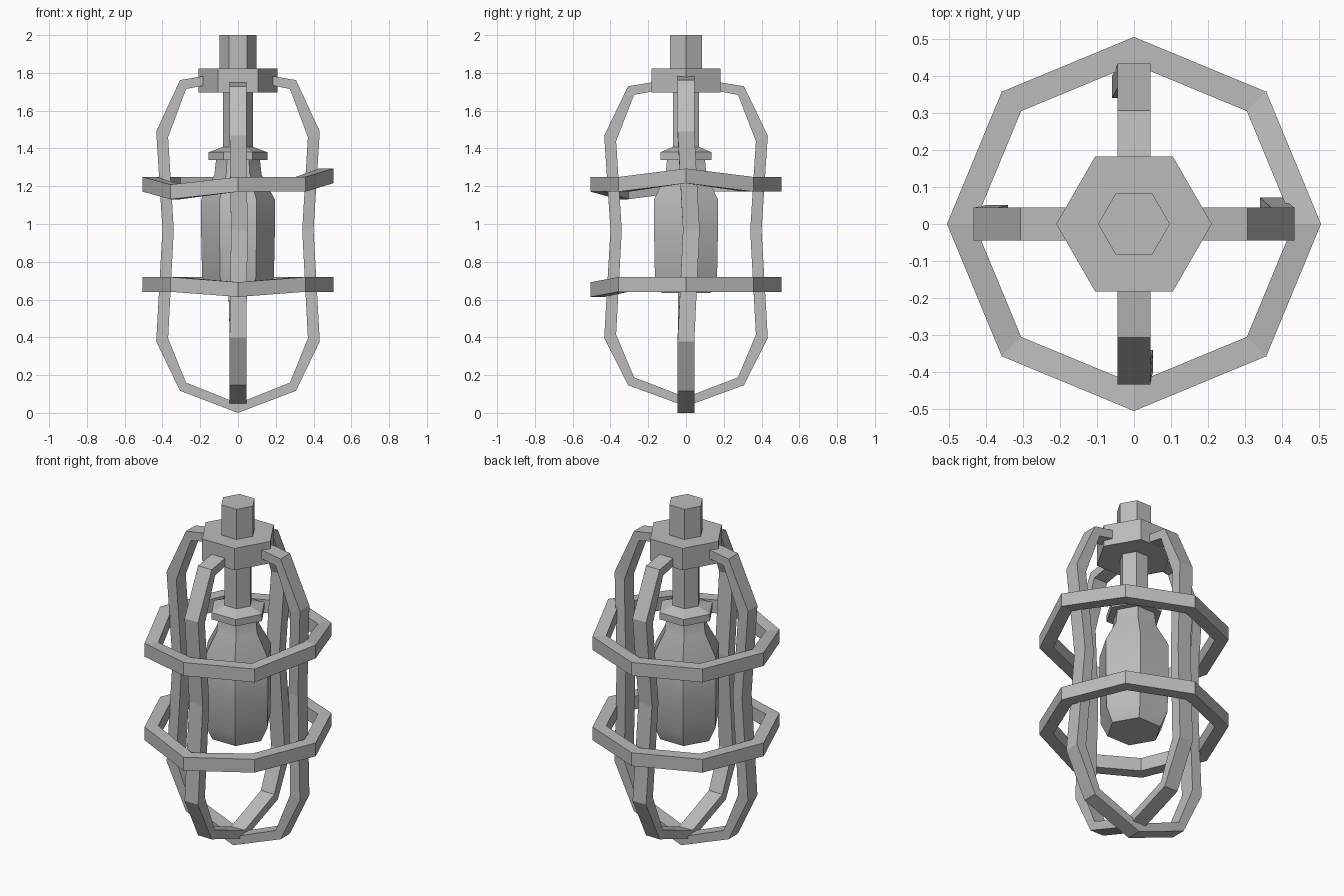
import bpy, math

cube = bpy.data.objects.get("Cube")
if cube:
    bpy.data.objects.remove(cube, do_unlink=True)

# One plain grey metal for everything
GREY = (0.5, 0.5, 0.5, 1)
metal = bpy.data.materials.new("grey metal")
metal.use_nodes = True
metal.diffuse_color = GREY
metal.node_tree.nodes["Principled BSDF"].inputs["Base Color"].default_value = GREY


def make(name, verts, faces, smooth=False):
    mesh = bpy.data.meshes.new(name)
    mesh.from_pydata(verts, [], faces)
    mesh.materials.append(metal)
    obj = bpy.data.objects.new(name, mesh)
    bpy.context.collection.objects.link(obj)
    bpy.ops.object.select_all(action='DESELECT')
    obj.select_set(True)
    bpy.context.view_layer.objects.active = obj
    bpy.ops.object.mode_set(mode='EDIT')
    bpy.ops.mesh.select_all(action='SELECT')
    bpy.ops.mesh.normals_make_consistent(inside=False)
    bpy.ops.object.mode_set(mode='OBJECT')
    if smooth:
        bpy.ops.object.shade_smooth_by_angle(angle=math.radians(40))
    return obj


def bridge(loops, sides, closed=False):
    """Quads joining consecutive loops of vertices."""
    last = loops if closed else loops - 1
    return [(i * sides + j, i * sides + (j + 1) % sides,
             (i + 1) % loops * sides + (j + 1) % sides, (i + 1) % loops * sides + j)
            for i in range(last) for j in range(sides)]


def hex_turned(name, profile, smooth=False):
    """Six-sided solid from (radius, height) pairs."""
    verts = [(r * math.cos(k * math.pi / 3), r * math.sin(k * math.pi / 3), z)
             for r, z in profile for k in range(6)]
    n = len(profile)
    faces = bridge(n, 6) + [tuple(range(6)), tuple(range(6 * n - 6, 6 * n))]
    return make(name, verts, faces, smooth)


# Central column
hex_turned("top_stem", [(.097, 1.80), (.097, 2.0)])
hex_turned("cap", [(.21, 1.695), (.21, 1.823)])
hex_turned("lower_stem", [(.08, 1.38), (.08, 1.71)])
hex_turned("collar", [(.155, 1.34), (.155, 1.38), (.08, 1.408)])
hex_turned("bulb", [(.15, .635), (.19, .72), (.195, .95), (.195, 1.13),
                    (.125, 1.26), (.115, 1.35)], smooth=True)

# Cage ribs: matching outer and inner outlines as (radius, height)
OUTER = [(.17, 1.785), (.307, 1.762), (.433, 1.49), (.40, .97),
         (.433, .378), (.307, .117), (0, 0)]
INNER = [(.17, 1.735), (.275, 1.715), (.37, 1.46), (.34, .97),
         (.37, .395), (.275, .16), (0, .05)]
HALF_WIDTH = .044


def rib(name, angle, squash, sway):
    """Bent bar in a vertical plane, its middle pushed sideways by sway."""
    c, s = math.cos(angle), math.sin(angle)
    verts = []
    for i, (o, n) in enumerate(zip(OUTER, INNER)):
        shift = sway if i == 3 else 0
        for (r, z), side in ((o, -1), (o, 1), (n, 1), (n, -1)):
            t = side * HALF_WIDTH + shift
            verts.append((r * c - t * s, r * s + t * c, .9 + (z - .9) * squash))
    make(name, verts, bridge(len(OUTER), 4) + [(0, 1, 2, 3)])


rib("left_rib", 0, 1, .028)
rib("back_rib", math.pi / 2, .962, .015)
rib("right_rib", math.pi, 1, -.007)
rib("front_rib", -math.pi / 2, .962, .007)


def ring(name, height, bends):
    """Octagonal hoop; bends raises or lowers chosen corners."""
    verts = []
    for k in range(8):
        a = k * math.pi / 4
        z = height + bends.get(k, 0)
        for r, h in ((.505, -.039), (.505, .039), (.431, .039), (.431, -.039)):
            verts.append((r * math.cos(a), r * math.sin(a), z + h))
    make(name, verts, bridge(8, 4, closed=True))


# Slightly bent hoops (corner 0 on +x, counted anticlockwise)
ring("upper_ring", 1.21, {0: .045, 5: -.04})
ring("lower_ring", .68, {6: -.027})
